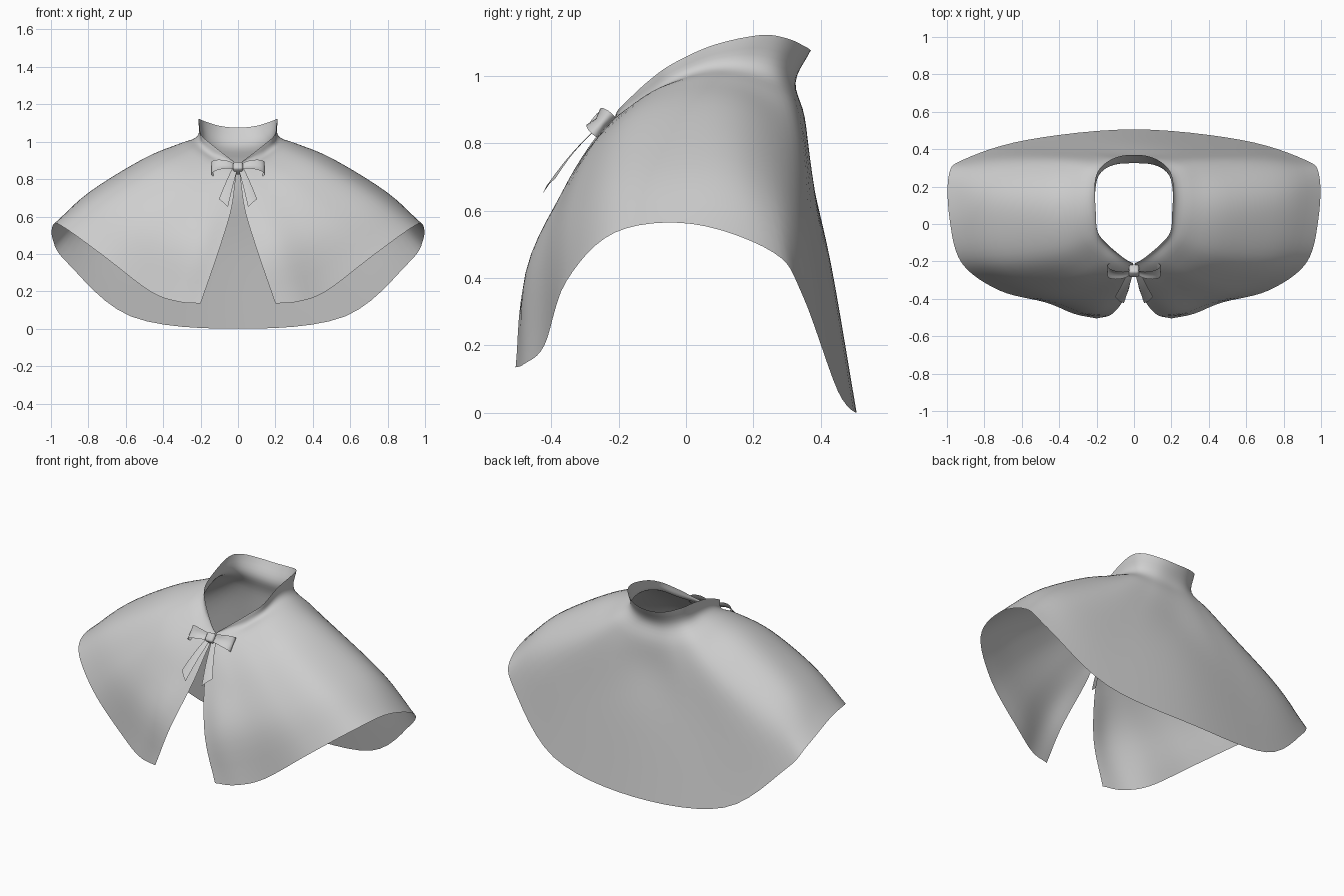
import bpy, bmesh, math
from mathutils import Vector, Matrix

cube = bpy.data.objects.get("Cube")
if cube:
    bpy.data.objects.remove(cube, do_unlink=True)

cloth = bpy.data.materials.new("plain_grey_cloth")
cloth.use_nodes = True
grey = (0.62, 0.62, 0.62, 1)
cloth.diffuse_color = grey
cloth.node_tree.nodes["Principled BSDF"].inputs["Base Color"].default_value = grey


def make_object(name, bm, mirror=False, angle=60):
    """Turn a bmesh into a smooth object, optionally mirrored left to right."""
    mesh = bpy.data.meshes.new(name)
    bm.to_mesh(mesh)
    bm.free()
    mesh.materials.append(cloth)
    obj = bpy.data.objects.new(name, mesh)
    bpy.context.collection.objects.link(obj)
    bpy.ops.object.select_all(action='DESELECT')
    obj.select_set(True)
    bpy.context.view_layer.objects.active = obj
    bpy.ops.object.shade_smooth_by_angle(angle=math.radians(angle))
    if mirror:
        mod = obj.modifiers.new("Mirror", 'MIRROR')
        mod.merge_threshold = 0.0005
    return obj


def spline(points, steps, mirrored_end=False):
    """Smooth curve through the points; the end may run on into its mirror image."""
    pts = [Vector(p) for p in points]
    after = 2 * pts[-1] - pts[-2]
    if mirrored_end:
        after = pts[-2] * Vector((-1, 1, 1))
    pts = [2 * pts[0] - pts[1]] + pts + [after]
    out = []
    for a, b, c, d in zip(pts, pts[1:], pts[2:], pts[3:]):
        for s in range(steps):
            t = s / steps
            out.append(b + 0.5 * t * (c - a + t * (2 * a - 5 * b + 4 * c - d
                                                   + t * (3 * (b - c) + d - a))))
    return out + [pts[-2]]


def grid_mesh(rows, closed=False):
    """Skin a grid of points with quads."""
    bm = bmesh.new()
    grid = [[bm.verts.new(p) for p in row] for row in rows]
    for upper, lower in zip(grid, grid[1:]):
        n = len(upper)
        for j in range(n if closed else n - 1):
            k = (j + 1) % n
            bm.faces.new((upper[j], lower[j], lower[k], upper[k]))
    return bm


# Cape: half rings from front edge round the shoulder to the centre back
collar_rim = [(.005, -.21, .88), (.03, -.2, .9), (.07, -.17, .93), (.14, -.11, .985),
              (.195, -.04, 1.035), (.205, .08, 1.09), (.21, .22, 1.12), (.18, .3, 1.11),
              (.1, .355, 1.085), (0, .37, 1.075)]
neck = [(.005, -.215, .87), (.03, -.205, .88), (.07, -.18, .9), (.14, -.125, .93),
        (.2, -.05, .98), (.215, .06, 1.02), (.215, .17, 1.03), (.19, .265, 1.01),
        (.11, .315, .99), (0, .325, .98)]
yoke = [(.015, -.285, .78), (.04, -.28, .8), (.09, -.25, .835), (.18, -.19, .89),
        (.27, -.09, .955), (.31, .04, .987), (.315, .17, .978), (.28, .3, .925),
        (.16, .345, .885), (0, .352, .875)]
chest = [(.04, -.38, .62), (.12, -.37, .65), (.21, -.345, .69), (.34, -.28, .78),
         (.45, -.16, .872), (.5, .03, .91), (.5, .19, .885), (.44, .328, .79),
         (.25, .37, .72), (0, .373, .7)]
arm = [(.115, -.48, .38), (.22, -.47, .43), (.36, -.42, .48), (.55, -.34, .595),
       (.715, -.2, .708), (.79, .03, .732), (.8, .21, .69), (.74, .34, .57),
       (.42, .405, .42), (0, .432, .43)]
hem = [(.2, -.505, .135), (.32, -.48, .145), (.47, -.42, .2), (.72, -.355, .39),
       (.92, -.21, .535), (.985, .02, .56), (.99, .26, .475), (.91, .345, .35),
       (.57, .45, .065), (0, .506, 0)]

rings = [spline(r, 6, mirrored_end=True) for r in (collar_rim, neck, yoke, chest, arm, hem)]
columns = [spline(c, 5) for c in zip(*rings)]
make_object("cape", grid_mesh(list(zip(*columns))), mirror=True, angle=80)

# Bow: built flat, then tipped back to lie on the chest
bow_place = Matrix.Translation((0, -.25, .858)) @ Matrix.Rotation(-0.7, 4, 'X')


def bow_loop():
    """Flattened ribbon loop that flares away from the knot."""
    rows = []
    for v in (1, .5, 0, -.5, -1):
        row = []
        for i in range(20):
            t = math.tau * i / 20
            out = (1 - math.cos(t)) / 2
            pinch = 1 - 0.3 * (1 - abs(v))
            row.append((.015 + .127 * out, -.032 * math.sin(t) * pinch,
                        v * (.02 + .022 * out)))
        rows.append(row)
    return grid_mesh(rows, closed=True)


def bow_tail():
    """Hanging ribbon with a slanted end."""
    rows = []
    for i in range(7):
        t = i / 6
        bulge = -.008 * math.sin(math.pi * t)
        rows.append([(.002 + .052 * t, bulge, -.27 * t),
                     (.016 + .062 * t, bulge - .006 * t, -.245 * t),
                     (.03 + .072 * t, bulge, -.215 * t)])
    return grid_mesh(rows)


for name, build in (("bow_loops", bow_loop), ("bow_tails", bow_tail)):
    ribbon = make_object(name, build(), mirror=True)
    ribbon.matrix_world = bow_place

bm = bmesh.new()
bmesh.ops.create_cube(bm, size=1, matrix=Matrix.Diagonal((.052, .06, .052, 1)))
bmesh.ops.bevel(bm, geom=bm.edges[:], offset=.012, segments=3, profile=0.5, affect='EDGES')
make_object("bow_knot", bm).matrix_world = bow_place
